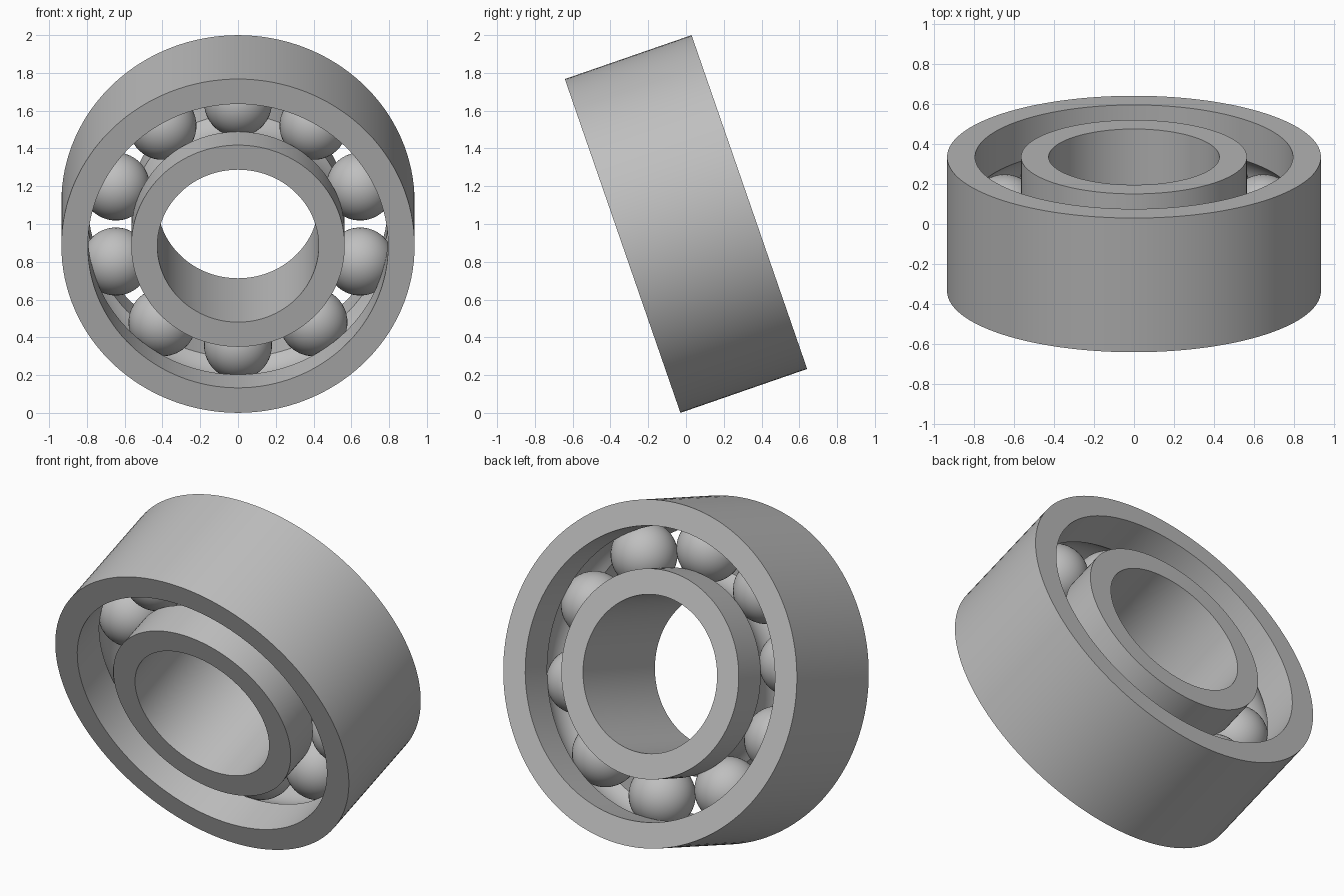
import bpy, bmesh
from math import sin, cos, pi, radians, asin
from mathutils import Matrix

if "Cube" in bpy.data.objects:
    bpy.data.objects.remove(bpy.data.objects["Cube"])

HALF = 0.355      # half the bearing width
OUTER, OUTER_IN = 0.935, 0.795
INNER, BORE = 0.565, 0.427
PITCH, BALL = 0.68, 0.18
COUNT = 10
TILT = Matrix.Translation((0, 0, 1)) @ Matrix.Rotation(radians(19.1), 4, "X")

steel = bpy.data.materials.new("steel grey")
steel.use_nodes = True
colour = (0.52, 0.52, 0.52, 1)
steel.diffuse_color = colour
steel.node_tree.nodes["Principled BSDF"].inputs["Base Color"].default_value = colour


def finish(bm, name, sharp=True):
    bmesh.ops.recalc_face_normals(bm, faces=bm.faces)
    mesh = bpy.data.meshes.new(name)
    bm.to_mesh(mesh)
    bm.free()
    mesh.materials.append(steel)
    obj = bpy.data.objects.new(name, mesh)
    bpy.context.collection.objects.link(obj)
    bpy.ops.object.select_all(action="DESELECT")
    obj.select_set(True)
    bpy.context.view_layer.objects.active = obj
    if sharp:
        bpy.ops.object.shade_smooth_by_angle(angle=radians(25))
    else:
        bpy.ops.object.shade_smooth()
    return obj


def ring(name, plain, grooved):
    """Lathe a ring with a rounded ball track on its grooved wall."""
    side = 1 if grooved > PITCH else -1
    reach = asin(((BALL ** 2 - (grooved - PITCH) ** 2) ** 0.5) / BALL)
    steps = 12
    track = [(PITCH + side * BALL * cos(a), BALL * sin(a))
             for a in (reach * (2 * i / steps - 1) for i in range(steps + 1))]
    profile = [(plain, HALF), (plain, -HALF), (grooved, -HALF)] + track + [(grooved, HALF)]
    bm = bmesh.new()
    verts = [bm.verts.new((r, y, 0)) for r, y in profile]
    edges = [bm.edges.new((v, verts[i - 1])) for i, v in enumerate(verts)]
    bmesh.ops.spin(bm, geom=verts + edges, cent=(0, 0, 0), axis=(0, 1, 0),
                   angle=2 * pi, steps=128, use_merge=True)
    bmesh.ops.remove_doubles(bm, verts=bm.verts, dist=0.0001)
    finish(bm, name).matrix_world = TILT


# Outer and inner races
ring("outer_race", OUTER, OUTER_IN)
ring("inner_race", BORE, INNER)

# Balls spaced evenly between the races
for i in range(COUNT):
    a = pi / 2 + i * 2 * pi / COUNT
    bm = bmesh.new()
    bmesh.ops.create_uvsphere(bm, u_segments=40, v_segments=24, radius=BALL)
    ball = finish(bm, f"ball_{i + 1}", sharp=False)
    ball.matrix_world = TILT @ Matrix.Translation((PITCH * cos(a), 0, PITCH * sin(a)))
